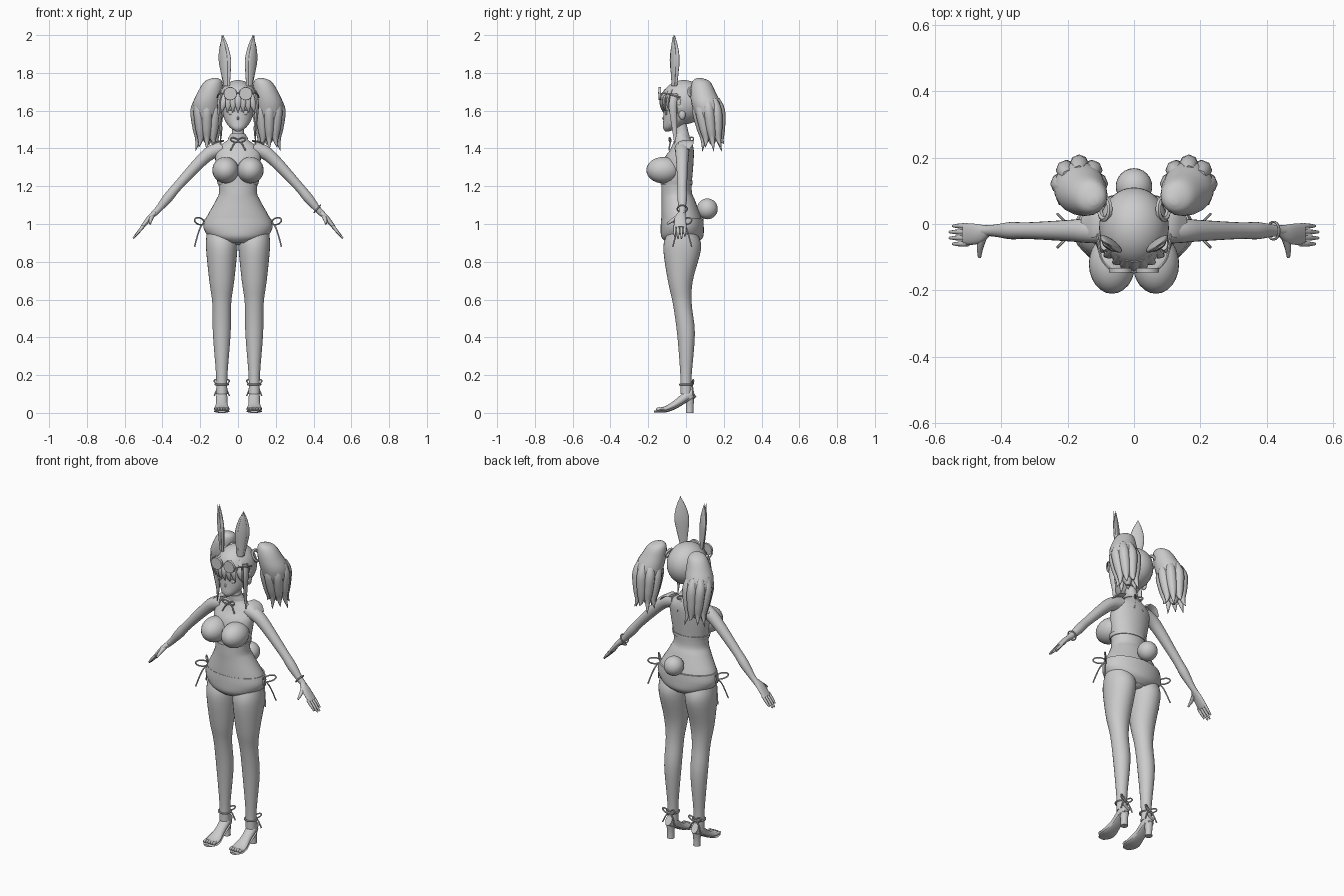
import bpy
import bmesh
from math import sin, cos, pi, radians
from mathutils import Vector, Matrix

default_cube = bpy.data.objects.get("Cube")
if default_cube:
    bpy.data.objects.remove(default_cube, do_unlink=True)

colour = (0.6, 0.6, 0.6, 1)
grey = bpy.data.materials.new("plain grey")
grey.use_nodes = True
grey.diffuse_color = colour
grey.node_tree.nodes["Principled BSDF"].inputs["Base Color"].default_value = colour

RIGHTWARD, BACKWARD, UP = Vector((1, 0, 0)), Vector((0, 1, 0)), Vector((0, 0, 1))


def finish(name, bm, mirror=True):
    """Turn a bmesh into a smooth object, mirrored across x if wanted."""
    bmesh.ops.recalc_face_normals(bm, faces=bm.faces)
    mesh = bpy.data.meshes.new(name)
    bm.to_mesh(mesh)
    bm.free()
    mesh.materials.append(grey)
    mesh.shade_smooth()
    mesh.set_sharp_from_angle(angle=radians(50))
    obj = bpy.data.objects.new(name, mesh)
    bpy.context.scene.collection.objects.link(obj)
    if mirror:
        obj.modifiers.new("mirror", 'MIRROR').use_mirror_merge = False
    return obj


def spline(keys, steps):
    """Catmull-Rom interpolation through key vectors."""
    padded = [keys[0]] + keys + [keys[-1]]
    result = []
    for p, q, r, s in zip(padded, padded[1:], padded[2:], padded[3:]):
        for i in range(steps):
            t = i / steps
            result.append(q + (r - p) * (t / 2)
                          + (p * 2 - q * 5 + r * 4 - s) * (t * t / 2)
                          + (q * 3 - p - r * 3 + s) * (t ** 3 / 2))
    return result + [keys[-1]]


def loft(name, keys, side=RIGHTWARD, level=False, sides=20, steps=4, mirror=True):
    """Skin ellipses along a path; a key is x, y, z, half width and optional half depth."""
    points = spline([Vector((*key[:4], key[-1])) for key in keys], steps)
    bm = bmesh.new()
    rings = []
    for i, point in enumerate(points):
        before, after = points[max(i - 1, 0)], points[min(i + 1, len(points) - 1)]
        along = UP if level else Vector((after - before)[:3]).normalized()
        u = Vector(side)
        u = (u - along * u.dot(along)).normalized()
        v = along.cross(u)
        width, depth = max(point[3], 0.001), max(point[4], 0.001)
        rings.append([bm.verts.new(Vector(point[:3]) + u * (width * cos(2 * pi * k / sides))
                                   + v * (depth * sin(2 * pi * k / sides)))
                      for k in range(sides)])
    for low, high in zip(rings, rings[1:]):
        for k in range(sides):
            following = (k + 1) % sides
            bm.faces.new((low[k], low[following], high[following], high[k]))
    bm.faces.new(rings[0])
    bm.faces.new(rings[-1])
    return finish(name, bm, mirror)


def column(name, x, rows, mirror=False):
    """Stack of level ellipses at one x; a row is y, z, half width, optional half depth."""
    return loft(name, [(x, *row) for row in rows], level=True, sides=32, mirror=mirror)


def cord(name, path, r=0.004, side=BACKWARD, mirror=True):
    return loft(name, [(*p, r) for p in path], side, sides=6, mirror=mirror)


def sphere(centre, size, detail):
    bm = bmesh.new()
    place = Matrix.Translation(centre) @ Matrix.Diagonal((*size, 1))
    bmesh.ops.create_uvsphere(bm, u_segments=detail, v_segments=detail // 2 + 2,
                              radius=1, matrix=place)
    return bm


def ball(name, centre, size, mirror=True, detail=24):
    return finish(name, sphere(centre, size, detail), mirror)


def band(name, centre, radius, r, tilt=0, mirror=True):
    """Closed round band, tilted about the y axis."""
    turn = Matrix.Rotation(tilt, 3, 'Y')
    angles = [pi * k / 8 for k in range(17)]
    path = [Vector(centre) + turn @ Vector((cos(a), sin(a), 0)) * radius for a in angles]
    return cord(name, path, r, turn @ UP, mirror)


def bow(name, centre, out, spread, drop, mirror=True):
    """Two cord loops reaching along out +- spread, with hanging ends."""
    centre = Vector(centre)
    for sign in (-1, 1):
        wing = Vector(out) + Vector(spread) * sign
        across = wing.cross(UP)
        angles = [pi * k / 4 for k in range(9)]
        loop = [centre + wing * (1 - cos(a)) / 2 + UP * sin(a) * wing.length / 4 for a in angles]
        cord(name + "_loop", loop, side=across, mirror=mirror)
        end = centre + wing - UP * drop
        cord(name + "_end", [centre, centre + wing / 2 - UP * drop / 3, end],
             side=across, mirror=mirror)


# Torso, neck and chest
column("torso", 0, [
    (-.01, .89, .04, .05), (-.02, .93, .14, .1), (-.02, 1, .18, .11), (-.04, 1.12, .12, .09),
    (-.05, 1.18, .1, .08), (-.04, 1.33, .12, .08), (-.02, 1.4, .11, .06),
    (-.02, 1.46, .04), (-.03, 1.54, .03)])
ball("breast", (.066, -.12, 1.285), (.07, .09, .07))
column("top_hem", 0, [(-.05, 1.21, .107, .085), (-.05, 1.23, .112, .085)])

# Bikini bottom with side bows and round tail
column("bikini_bottom", 0, [(-.02, .9, .08), (-.02, .93, .15, .11), (-.02, .98, .183, .114),
                            (-.02, 1.03, .175, .112)])
bow("hip_bow", (.18, -.02, 1.01), (.05, 0, .01), (0, .05, 0), drop=.14)
ball("round_tail", (0, .113, 1.08), (.055, .055, .055), mirror=False)

# Legs
leg_x = .086
column("leg", leg_x, [(-.02, .95, .08), (-.02, .87, .083, .1), (-.03, .7, .066), (-.02, .58, .05),
                      (0, .42, .047), (0, .2, .03), (0, .1, .03)], mirror=True)

# Heeled sandals: the foot rests on the sole path
sole_path = [(.04, .08, .02), (0, .06, .03), (-.05, .03, .03), (-.1, .01, .04),
             (-.14, .007, .04), (-.17, .007, .02)]
loft("sole", [(leg_x, y, z, width, .006) for y, z, width in sole_path])
foot_keys = []
for y, z, width in sole_path[:-1]:
    height = .01 + (y + .14) / 9
    foot_keys.append((leg_x, y, z + height, width, height))
loft("foot", foot_keys)
column("shoe_heel", leg_x, [(.02, 0, .02), (.02, .04, .02), (.02, .09, .026)], mirror=True)
for k in range(-2, 3):
    ball("toe", (leg_x + k * .015, -.14, .02), (.008, .02, .01), detail=10)
band("ankle_strap", (leg_x, 0, .15), .034, .005)
bow("ankle_bow", (leg_x, .03, .15), (0, .01, .02), (.04, 0, 0), drop=.08)

# Arms
arm_rows = [(.08, 1.4, .04), (.14, 1.38, .037), (.2, 1.33, .032), (.32, 1.2, .025),
            (.37, 1.14, .026), (.42, 1.08, .018), (.45, 1.05, .016)]
loft("arm", [(x, -.02, z, r) for x, z, r in arm_rows], BACKWARD)
band("bracelet", (.42, -.02, 1.08), .026, .004, tilt=pi * .73, mirror=False)

# Hands
loft("palm", [(.44, -.02, 1.06, .017, .015), (.47, -.03, 1.03, .03, .014),
              (.51, -.03, .98, .033, .01)], BACKWARD)
for k in range(4):
    root = Vector((.5, -.06 + k * .018, .99))
    reach = Vector((.05, 0, -.06)) * (1.1 if k in (1, 2) else .9)
    loft("finger", [(*root, .008), (*(root + reach / 2), .008), (*(root + reach), .004)],
         BACKWARD, sides=8)
loft("thumb", [(.455, -.04, 1.04, .013), (.463, -.07, 1.02, .01), (.465, -.1, 1, .005)], sides=8)

# Collar, neck bow and shoulder edges
column("collar", 0, [(-.02, 1.45, .055, .045), (-.03, 1.48, .037)])
bow("neck_bow", (0, -.08, 1.44), (0, -.01, .01), (.04, 0, 0), drop=.06, mirror=False)
bow("nape_bow", (0, .02, 1.45), (0, .02, 0), (.03, 0, 0), drop=.08, mirror=False)
loft("shoulder_edge", [(.08, .01, 1.44, .03, .006), (.12, 0, 1.43, .04, .006),
                       (.155, -.01, 1.4, .03, .004)], BACKWARD, sides=10)

# Head and face
column("head", 0, [(-.1, 1.49, .01), (-.08, 1.51, .042), (-.05, 1.55, .07), (-.03, 1.6, .082, .088),
                   (-.02, 1.66, .088, .1), (-.02, 1.74, .05)])
ball("nose", (0, -.117, 1.56), (.006, .009, .01), mirror=False, detail=10)
ball("mouth", (0, -.112, 1.53), (.014, .004, .003), mirror=False, detail=10)
ball("eye", (.036, -.104, 1.59), (.017, .007, .014), detail=14)
cord("eyelash", [(.016, -.117, 1.6), (.036, -.113, 1.606), (.056, -.1, 1.6)])
ball("side_ear", (.088, -.02, 1.58), (.012, .018, .028), detail=12)

# Hair cap, open over the face
bm = sphere((0, -.012, 1.645), (.105, .122, .117), detail=40)
opening = []
for face in bm.faces:
    middle = face.calc_center_median()
    if middle.y < -.04 and middle.z < 1.655:
        opening.append(face)
bmesh.ops.delete(bm, geom=opening, context='FACES')
cap = finish("hair_cap", bm, mirror=False)
cap.modifiers.new("thickness", 'SOLIDIFY').thickness = .008

# Fringe and side locks
fringe_rows = [(-.11, 1.71, .012), (-.13, 1.66, .018), (-.13, 1.62, .012), (-.12, 1.59, .001)]
for k in range(-3, 4):
    x = k * .024
    keys = [(x * (1 + (1.66 - z) * 3), y + x * x * 7, z, w, w / 2) for y, z, w in fringe_rows]
    loft("fringe_lock", keys, sides=8, mirror=False)
loft("side_lock", [(.09, -.06, 1.69, .012, .02), (.1, -.07, 1.62, .011, .02),
                   (.09, -.06, 1.5, .007, .013), (.095, -.06, 1.42, .001)], sides=8)

# Pigtails with ragged ends
loft("pigtail", [(.12, .07, 1.773, .012), (.13, .08, 1.755, .046), (.146, .09, 1.7, .066),
                 (.165, .11, 1.62, .077), (.165, .13, 1.5, .05), (.16, .14, 1.42, .01)], level=True)
lock_rows = [(.045, 1.66, .02), (.058, 1.6, .029), (.05, 1.51, .026), (.047, 1.45, .015)]
for k in range(8):
    angle = k * pi / 4
    tip = (.06, 1.385 + k % 3 * .02, .001)
    loft("pigtail_lock", [(.165 + out * cos(angle), .12 + (1.6 - z) / 8 + out * sin(angle), z, r)
                          for out, z, r in lock_rows + [tip]], sides=8)
band("hair_tie", (.088, .045, 1.7), .03, .009, tilt=pi / 3)

# Tall ears, each a flat leaf with a raised inner leaf
ear_rows = [(1.73, .02), (1.79, .03), (1.87, .04), (1.94, .027), (2, .001)]
for name, forward, size in (("tall_ear", 0, 1), ("ear_inner", .01, .6)):
    keys = [(.06 + (z - 1.73) * .07 + forward * .6, -.06 - forward * .8, z, w * size, w * size / 3)
            for z, w in ear_rows]
    loft(name, keys, side=(.8, .6, 0), level=True)

# Round glasses pushed up on the hair
loft("lens", [(.041, -.146, 1.69, .034), (.041, -.132, 1.69, .035)], steps=1, sides=28)
cord("glasses_bridge", [(0, -.145, 1.695), (.012, -.143, 1.695)], side=UP)
cord("glasses_arm", [(.073, -.135, 1.69), (.1, -.1, 1.69), (.11, -.03, 1.67)], side=UP)
